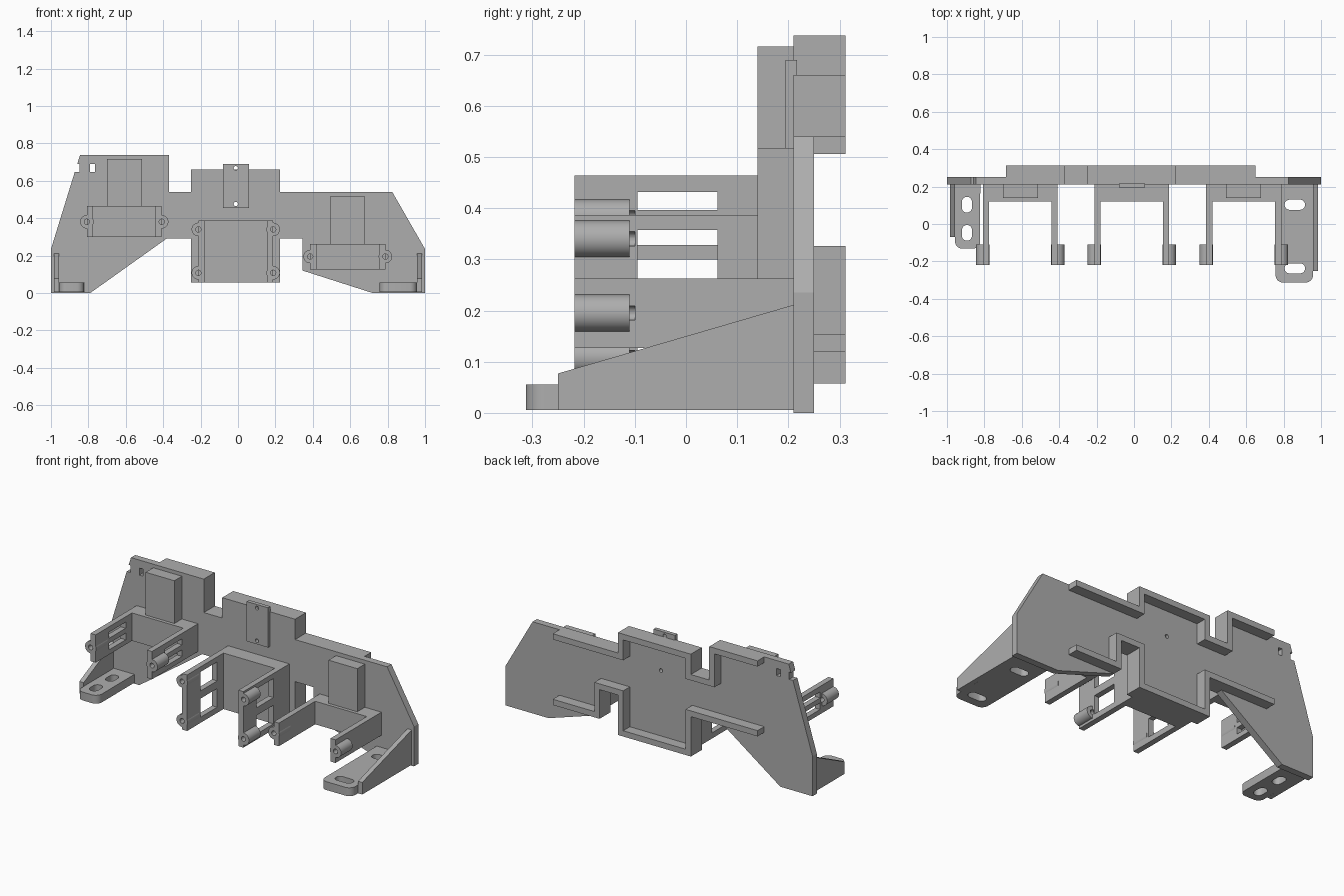
import bpy, bmesh, math
from mathutils import Vector

if "Cube" in bpy.data.objects:
    bpy.data.objects.remove(bpy.data.objects["Cube"])

grey = bpy.data.materials.new("plastic_grey")
grey.use_nodes = True
grey.diffuse_color = (0.42, 0.42, 0.42, 1)
grey.node_tree.nodes["Principled BSDF"].inputs["Base Color"].default_value = grey.diffuse_color


def prism(name, points, axis, low, high):
    """Extrude a 2D outline along x, y or z."""
    place = {"x": lambda a, b: (low, a, b),
             "y": lambda a, b: (a, low, b),
             "z": lambda a, b: (a, b, low)}[axis]
    bm = bmesh.new()
    face = bm.faces.new([bm.verts.new(place(a, b)) for a, b in points])
    new = bmesh.ops.extrude_face_region(bm, geom=[face])["geom"]
    shift = Vector([high - low if axis == k else 0 for k in "xyz"])
    bmesh.ops.translate(bm, vec=shift, verts=[v for v in new if isinstance(v, bmesh.types.BMVert)])
    bmesh.ops.recalc_face_normals(bm, faces=bm.faces)
    mesh = bpy.data.meshes.new(name)
    bm.to_mesh(mesh)
    bm.free()
    mesh.materials.append(grey)
    obj = bpy.data.objects.new(name, mesh)
    bpy.context.collection.objects.link(obj)
    return obj


def rect(a0, a1, b0, b1):
    return [(a0, b0), (a1, b0), (a1, b1), (a0, b1)]


def oval(a, b, radius, da=0, db=0, steps=32):
    """Circle, or a slot when stretched by da or db."""
    pts = []
    for i in range(steps):
        t = 2 * math.pi * (i + 0.5) / steps
        c, s = math.cos(t), math.sin(t)
        pts.append((a + radius * c + math.copysign(da, c), b + radius * s + math.copysign(db, s)))
    return pts


def cut(obj, *cutters):
    for cutter in cutters:
        cutter.hide_render = True
        mod = obj.modifiers.new("cut", "BOOLEAN")
        mod.operation = "DIFFERENCE"
        mod.solver = "EXACT"
        mod.object = cutter
        bpy.context.view_layer.objects.active = obj
        bpy.ops.object.modifier_apply(modifier=mod.name)
        bpy.data.objects.remove(cutter)


def smooth(obj):
    bpy.ops.object.select_all(action="DESELECT")
    obj.select_set(True)
    bpy.context.view_layer.objects.active = obj
    bpy.ops.object.shade_smooth_by_angle(angle=math.radians(30))


FRONT, BACK = 0.21, 0.25

# Edge paths shared by the back plate and its stiffening ribs
top_path = [(0.65, 0.54), (0.225, 0.54), (0.225, 0.66), (-0.25, 0.66),
            (-0.25, 0.54), (-0.37, 0.54), (-0.37, 0.737), (-0.685, 0.737)]
low_path = [(-0.685, 0.292), (-0.25, 0.292), (-0.25, 0.057), (0.225, 0.057),
            (0.225, 0.292), (0.345, 0.292), (0.345, 0.12), (0.65, 0.12)]

# Back plate with its openings
outline = ([(0.825, 0.54)] + top_path[1:-1] + [(-0.845, 0.737), (-1, 0.235), (-1, 0), (-0.79, 0),
           (-0.38, 0.292)] + low_path[1:-1] + [(0.72, 0), (1, 0), (1, 0.235)])
plate = prism("back_plate", outline, "y", FRONT, BACK)
cut(plate,
    prism("slot", rect(-0.79, -0.765, 0.648, 0.69), "y", 0.1, 0.4),
    prism("notch", rect(-0.9, -0.848, 0.648, 0.69), "y", 0.1, 0.4),
    prism("hole", oval(-0.012, 0.476, 0.011), "y", 0.1, 0.4))


def rib(name, path, width=0.034):
    """Strip lying on the inner side of a right-angled path."""
    path = [Vector(p) for p in path]
    normals = [Vector((-d.y, d.x)) for d in ((b - a).normalized() for a, b in zip(path, path[1:]))]
    inner = []
    for i, p in enumerate(path):
        sides = {tuple(n) for n in normals[max(i - 1, 0):i + 1]}
        inner.append(p + sum((Vector(n) for n in sides), Vector((0, 0))) * width)
    prism(name, path + inner[::-1], "y", BACK, 0.312)


rib("upper_rib", top_path)
rib("lower_rib", low_path)


# U-shaped motor brackets with screw bosses
def bracket(name, x0, x1, z0, z1, boss_heights, windows):
    t, tip, web = 0.033, -0.218, 0.12
    shape = [(x0, FRONT), (x0, tip), (x0 + t, tip), (x0 + t, web),
             (x1 - t, web), (x1 - t, tip), (x1, tip), (x1, FRONT)]
    body = prism(name, shape, "z", z0, z1)
    for low, high in windows:
        cut(body, prism("window", rect(-0.095, 0.062, low, high), "x", x0 - 0.1, x1 + 0.1))
    for side, x in (("right", x0), ("left", x1)):
        for i, z in enumerate(boss_heights):
            boss = prism(f"{name}_{side}_boss_{i + 1}", oval(x, z, 0.036), "y", tip, -0.11)
            for part in (boss, body):
                cut(part, prism("hole", oval(x, z, 0.014), "y", -0.3, -0.1))
            smooth(boss)


bracket("right_bracket", -0.808, -0.408, 0.30, 0.464, [0.381], [(0.328, 0.367), (0.396, 0.432)])
bracket("middle_bracket", -0.212, 0.188, 0.057, 0.387, [0.34, 0.108], [(0.09, 0.2), (0.245, 0.357)])
bracket("left_bracket", 0.386, 0.788, 0.127, 0.263, [0.195], [])

# Raised blocks above the outer brackets
prism("right_block", rect(-0.70, -0.513, 0.464, 0.716), "y", 0.14, FRONT)
prism("left_block", rect(0.492, 0.68, 0.263, 0.517), "y", 0.14, FRONT)

# Small mounting tab with two screw holes
tab = prism("mounting_tab", rect(-0.08, 0.06, 0.455, 0.689), "y", 0.194, 0.217)
cut(tab, *[prism("hole", oval(-0.012, z, 0.011), "y", 0.1, 0.4) for z in (0.476, 0.668)])


# Slotted feet, each with a sloping side gusset
def foot(name, inner, outer, tip, gusset_tip, slots):
    r = 0.04
    xs = sorted((inner, outer))
    mid, half = sum(xs) / 2, (xs[1] - xs[0]) / 2
    corners = [p for p in oval(mid, tip + r, r, da=half - r) if p[1] < tip + r]
    slab = prism(name, corners + [(xs[1], FRONT), (xs[0], FRONT)], "z", 0.006, 0.055)
    cut(slab, *[prism("slot", oval(*s), "z", -0.1, 0.2) for s in slots])
    smooth(slab)
    edge = outer + math.copysign(0.028, outer)
    side = [(gusset_tip, 0.006), (FRONT, 0.006), (FRONT, 0.211), (gusset_tip, 0.077)]
    prism(name + "_gusset", side, "x", min(outer, edge), max(outer, edge))


foot("right_foot", -0.822, -0.957, -0.132, -0.07,
     [(-0.893, y, 0.027, 0, 0.015) for y in (0.103, -0.047)])
foot("left_foot", 0.757, 0.957, -0.313, -0.25,
     [(0.86, y, 0.027, 0.028, 0) for y in (0.103, -0.237)])
